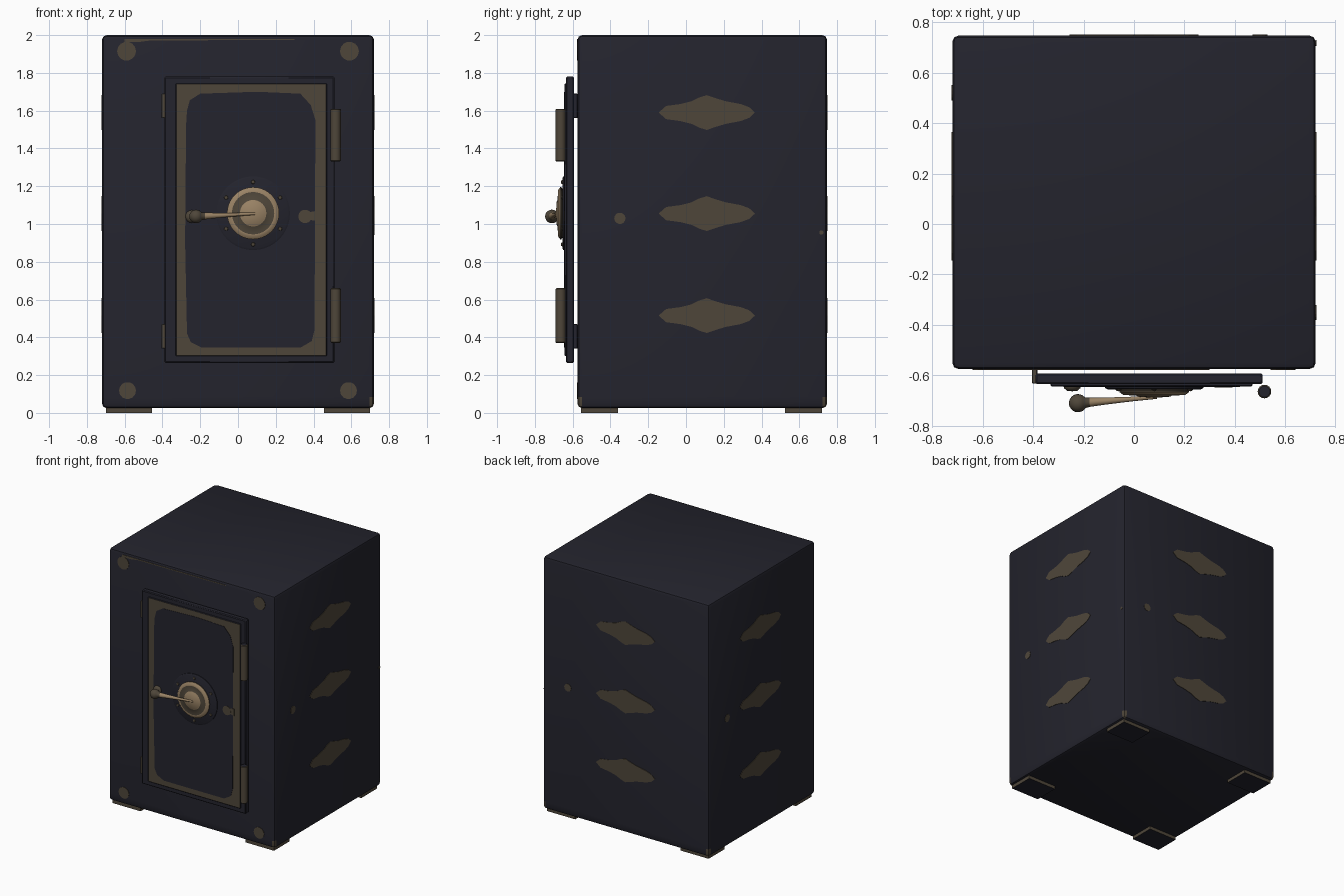
import bpy, bmesh, math
from mathutils import Matrix, Vector

cube = bpy.data.objects.get("Cube")
if cube:
    bpy.data.objects.remove(cube, do_unlink=True)


def material(name, rgb):
    m = bpy.data.materials.new(name)
    m.use_nodes = True
    m.diffuse_color = (*rgb, 1)
    bsdf = m.node_tree.nodes["Principled BSDF"]
    bsdf.inputs["Base Color"].default_value = (*rgb, 1)
    bsdf.inputs["Roughness"].default_value = 0.6
    return m


MATS = [material("dark_blue_paint", (0.017, 0.017, 0.026)),
        material("worn_brown", (0.078, 0.062, 0.042)),
        material("bright_brass", (0.32, 0.225, 0.13))]
DARK, BROWN, BRASS = range(3)


def finish(name, bm, smooth=True):
    bmesh.ops.recalc_face_normals(bm, faces=bm.faces)
    me = bpy.data.meshes.new(name)
    bm.to_mesh(me)
    bm.free()
    for m in MATS:
        me.materials.append(m)
    ob = bpy.data.objects.new(name, me)
    bpy.context.collection.objects.link(ob)
    if smooth:
        bpy.ops.object.select_all(action='DESELECT')
        ob.select_set(True)
        bpy.context.view_layer.objects.active = ob
        bpy.ops.object.shade_smooth_by_angle(angle=math.radians(40))
    return ob


def box(name, lo, hi, bevel=0.0, rule=None, segments=1, cut=None):
    """Bevelled box; rule(centre, normal, area) gives a face's colour."""
    lo, hi = Vector(lo), Vector(hi)
    bm = bmesh.new()
    bmesh.ops.create_cube(bm, size=1, matrix=Matrix.Translation((lo + hi) / 2)
                          @ Matrix.Diagonal((*(hi - lo), 1)))
    if bevel:
        bmesh.ops.bevel(bm, geom=bm.edges[:], offset=bevel, segments=segments,
                        profile=0.5, affect='EDGES')
    if cut:
        bmesh.ops.bisect_plane(bm, geom=bm.verts[:] + bm.edges[:] + bm.faces[:],
                               plane_co=(0, 0, cut), plane_no=(0, 0, 1))
    bm.normal_update()
    for f in bm.faces:
        f.material_index = rule(f.calc_center_median(), f.normal, f.calc_area()) if rule else DARK
    return finish(name, bm)


def plate(name, outline, matrix, mat, thick=0.003):
    """Thin flat shape: outline in (x, z), facing -y before the matrix."""
    bm = bmesh.new()
    face = bm.faces.new([bm.verts.new((x, 0, z)) for x, z in outline])
    out = bmesh.ops.extrude_face_region(bm, geom=[face])["geom"]
    top = [v for v in out if isinstance(v, bmesh.types.BMVert)]
    bmesh.ops.translate(bm, verts=top, vec=(0, -thick, 0))
    for f in bm.faces:
        f.material_index = mat
    bm.transform(matrix)
    return finish(name, bm, False)


def lathe(name, profile, matrix, mats, sides=32):
    """Revolve (radius, height) points about local z, one colour per band."""
    bm = bmesh.new()
    rings = []
    for r, h in profile:
        if r == 0:
            rings.append([bm.verts.new((0, 0, h))] * sides)
        else:
            rings.append([bm.verts.new((r * math.cos(a), r * math.sin(a), h))
                          for a in (math.tau * i / sides for i in range(sides))])
    for k in range(len(rings) - 1):
        a, b = rings[k], rings[k + 1]
        for i in range(sides):
            j = (i + 1) % sides
            corners = list(dict.fromkeys((a[i], a[j], b[j], b[i])))
            bm.faces.new(corners).material_index = mats[min(k, len(mats) - 1)]
    bm.transform(matrix)
    return finish(name, bm)


def disc(cx, cz, r, n=14):
    return [(cx + r * math.cos(math.tau * i / n), cz + r * math.sin(math.tau * i / n))
            for i in range(n)]


def facing_front(x, y, z):
    return Matrix.Translation((x, y, z)) @ Matrix.Rotation(math.pi / 2, 4, 'X')


# Main cabinet with worn lower corners
def cabinet_rule(c, n, area):
    worn = c.z < 0.08 and area < 0.003 and not (c.x < 0 and c.y < 0)
    return BROWN if worn else DARK


box("cabinet", (-0.72, -0.575, 0.025), (0.72, 0.747, 2.0), 0.025, cabinet_rule, 2, 0.085)

# Square feet with worn sides
for sx, side in ((-1, "right"), (1, "left")):
    for y0, end in ((-0.555, "front"), (0.525, "back")):
        x0, x1 = sorted((sx * 0.455, sx * 0.70))
        box(f"{end}_{side}_foot", (x0, y0, 0), (x1, y0 + 0.195, 0.03), 0,
            lambda c, n, a: BROWN if abs(n.z) < 0.5 else DARK)

# Worn patches on the sides and back
half = [(-0.255, 0), (-0.215, 0.035), (-0.14, 0.045), (-0.08, 0.06), (-0.04, 0.08), (0, 0.092),
        (0.05, 0.075), (0.1, 0.06), (0.18, 0.045), (0.225, 0.028), (0.255, 0)]
lens = half + [(x, -z) for x, z in reversed(half[1:-1])]
for label, turn, dist, shift, dot in (("left", 90, 0.72, 0.025, -0.435),
                                      ("back", 180, 0.662, 0, -0.5),
                                      ("right", -90, 0.72, -0.025, -0.435)):
    m = Matrix.Translation((0, 0.085, 0)) @ Matrix.Rotation(math.radians(turn), 4, 'Z') \
        @ Matrix.Translation((0, -dist, 0))
    for i, z in enumerate((0.515, 1.055, 1.59)):
        plate(f"{label}_worn_patch_{i + 1}", lens, m @ Matrix.Translation((shift, 0, z)), BROWN)
    plate(f"{label}_worn_dot", disc(dot, 1.03, 0.03), m, BROWN)
    if label == "left":
        plate("left_edge_chip", disc(0.632, 0.955, 0.012, 8), m, BROWN)

# Worn spots and top scrape on the front
front = Matrix.Translation((0, -0.575, 0))
for sx in (-1, 1):
    plate("front_upper_spot", disc(sx * 0.59, 1.915, 0.05), front, BROWN)
    plate("front_lower_spot", disc(sx * 0.585, 0.118, 0.045), front, BROWN)
plate("front_top_scrape", [(-0.6, 1.962), (-0.52, 1.964), (-0.46, 1.972), (0.3, 1.974),
                           (0.3, 1.98), (-0.6, 1.98)], front, BROWN)

# Door slab, worn raised panel and painted centre field
box("door", (-0.39, -0.635, 0.265), (0.51, -0.593, 1.78), 0.006)
box("door_panel", (-0.33, -0.643, 0.30), (0.47, -0.63, 1.745), 0.004,
    lambda c, n, a: BROWN if n.y < -0.9 else DARK)
field = [(-0.27, 0.42), (-0.25, 0.375), (-0.19, 0.345), (0.33, 0.345), (0.39, 0.38), (0.405, 0.44),
         (0.41, 1.55), (0.385, 1.63), (0.33, 1.69), (0.1, 1.70), (-0.2, 1.69), (-0.255, 1.655),
         (-0.27, 1.6), (-0.275, 1.52), (-0.28, 0.9)]
on_panel = Matrix.Translation((0, -0.643, 0))
plate("door_field", field, on_panel, DARK, 0.002)
plate("door_worn_mark", disc(0.355, 1.04, 0.036), on_panel, BROWN, 0.004)
plate("door_worn_mark_tail", [(0.36, 1.025), (0.42, 1.015), (0.42, 1.07), (0.36, 1.06)],
      on_panel, BROWN, 0.0035)

# Latch blocks on the opening edge, hinge barrels on the other
for z0, z1 in ((0.34, 0.47), (1.56, 1.69)):
    box("latch_block", (-0.405, -0.632, z0), (-0.383, -0.574, z1), 0.003,
        lambda c, n, a: DARK if n.x > 0.5 else BROWN)
for z0, z1 in ((0.37, 0.66), (1.33, 1.61)):
    lathe("hinge_barrel", [(0, z0), (0.022, z0), (0.027, z0 + 0.005), (0.027, z1 - 0.005),
                           (0.022, z1), (0, z1)],
          Matrix.Translation((0.517, -0.664, 0)), [DARK, BROWN, BROWN, BROWN, DARK], 16)

# Dial: dark flange, brass rim, worn face and bright boss
DX, DZ = 0.08, 1.057
lathe("dial_flange", [(0, 0), (0.195, 0), (0.195, 0.007), (0.185, 0.012), (0, 0.012)],
      facing_front(DX, -0.643, DZ), [DARK], 40)
lathe("dial", [(0, 0), (0.125, 0), (0.138, 0.008), (0.138, 0.014), (0.122, 0.026), (0.112, 0.026),
               (0.07, 0.028), (0.065, 0.032), (0, 0.037)],
      facing_front(DX, -0.652, DZ),
      [BROWN, BROWN, BROWN, BRASS, BRASS, BROWN, BRASS, BRASS], 40)
for i in range(6):
    a = math.tau * (i + 0.5) / 6
    lathe("flange_rivet", [(0.011, 0), (0.009, 0.006), (0, 0.009)],
          facing_front(DX + 0.165 * math.cos(a), -0.654, DZ + 0.165 * math.sin(a)), [BROWN], 10)

# Tapered lever handle ending in a ball, with a small boss behind it
start, end = Vector((0.09, -0.686, 1.055)), Vector((-0.222, -0.71, 1.04))
axis = end - start
L = axis.length
ball = [(0.036 * math.sin(t), L - 0.036 * math.cos(t))
        for t in (math.pi * k / 10 for k in range(2, 10))]
lathe("lever_handle", [(0, 0), (0.007, 0), (0.009, L * 0.3), (0.014, L * 0.65), (0.018, L * 0.85)]
      + ball + [(0, L + 0.036)],
      Matrix.Translation(start) @ axis.to_track_quat('Z', 'Y').to_matrix().to_4x4(),
      [BRASS] * 4 + [BROWN], 20)
lathe("handle_stop", [(0.034, 0), (0.032, 0.008), (0.02, 0.018), (0, 0.02)],
      facing_front(-0.245, -0.643, 1.04), [BROWN], 16)
